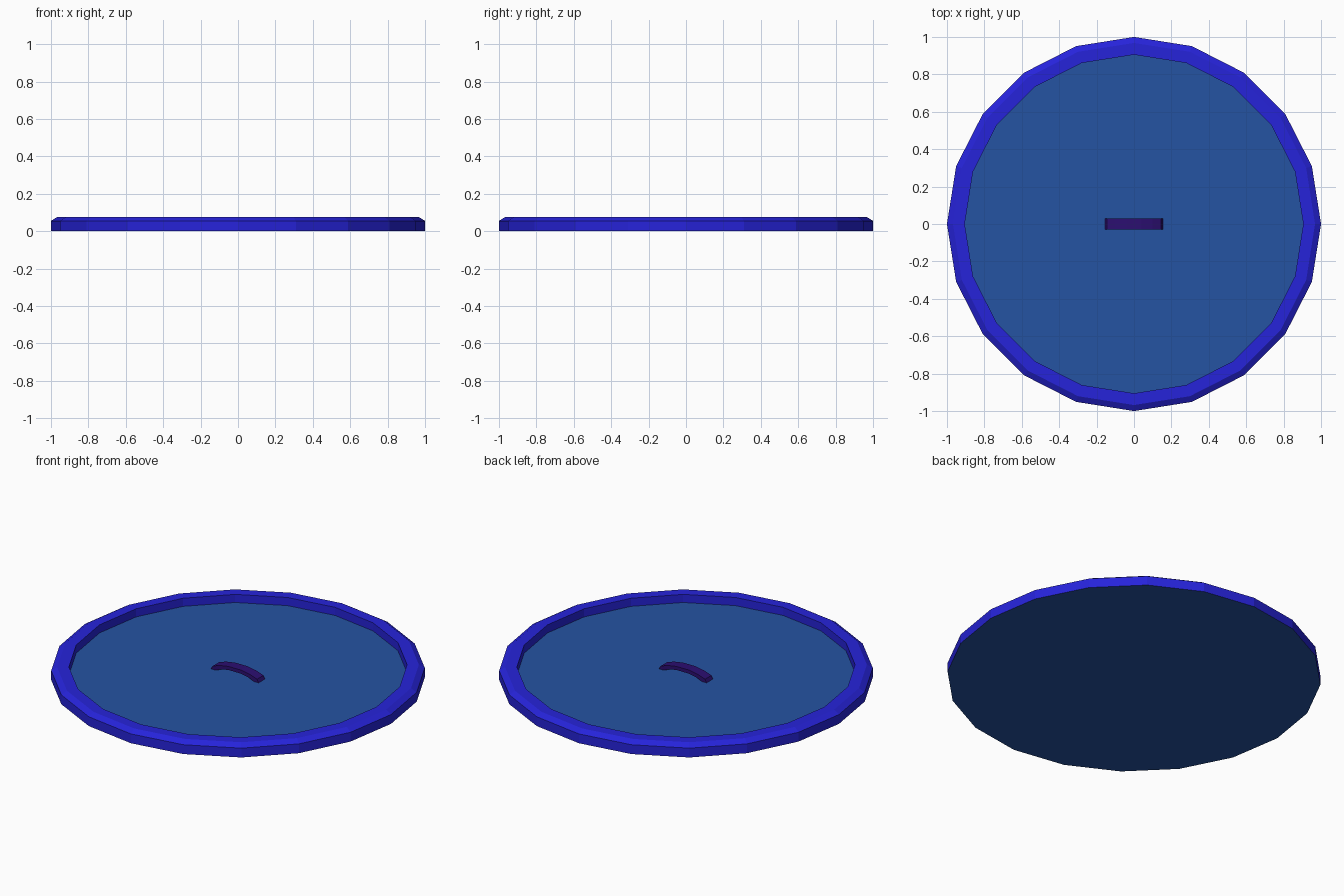
import bpy, bmesh, math

if "Cube" in bpy.data.objects:
    bpy.data.objects.remove(bpy.data.objects["Cube"])

def material(name, rgb):
    m = bpy.data.materials.new(name)
    m.diffuse_color = (*rgb, 1)
    m.use_nodes = True
    m.node_tree.nodes["Principled BSDF"].inputs["Base Color"].default_value = m.diffuse_color
    return m

rim_blue = material("rim blue", (0.0194, 0.0168, 0.70))
floor_blue = material("floor blue", (0.0185, 0.0865, 0.36))
handle_purple = material("handle purple", (0.025, 0.0044, 0.165))

def finish(bm, name, mat):
    bmesh.ops.recalc_face_normals(bm, faces=bm.faces[:])
    me = bpy.data.meshes.new(name)
    bm.to_mesh(me)
    bm.free()
    me.materials.append(mat)
    ob = bpy.data.objects.new(name, me)
    bpy.context.collection.objects.link(ob)
    return ob

SIDES = 20
FLOOR = 0.027

def ring(bm, r, z):
    return [bm.verts.new((r * math.cos(2 * math.pi * i / SIDES),
                          r * math.sin(2 * math.pi * i / SIDES), z))
            for i in range(SIDES)]

# Raised rim with a chamfered outer edge; floor and underside close it
bm = bmesh.new()
profile = [(1.0, 0.0), (1.0, 0.055), (0.968, 0.075), (0.905, 0.075), (0.905, FLOOR)]
rings = [ring(bm, r, z) for r, z in profile]
for a, b in zip(rings, rings[1:]):
    for i in range(SIDES):
        j = (i + 1) % SIDES
        bm.faces.new((a[i], a[j], b[j], b[i]))
for cap in (rings[0], rings[-1]):
    bm.faces.new(cap).material_index = 1
lid = finish(bm, "lid_plate", rim_blue)
lid.data.materials.append(floor_blue)

# Low arched handle: mirrored outer and inner arch, extruded across y
outer = [(0.155, FLOOR), (0.145, 0.046), (0.10, 0.062), (0.04, 0.072)]
inner = [(0.125, FLOOR), (0.085, 0.043), (0.04, 0.051)]
def mirrored(pts):
    return [(-x, z) for x, z in pts] + pts[::-1]
outline = mirrored(outer) + mirrored(inner)[::-1]
bm = bmesh.new()
front = [bm.verts.new((x, -0.03, z)) for x, z in outline]
back = [bm.verts.new((x, 0.03, z)) for x, z in outline]
n = len(outline)
bm.faces.new(front)
bm.faces.new(back[::-1])
for i in range(n):
    j = (i + 1) % n
    bm.faces.new((front[i], front[j], back[j], back[i]))
finish(bm, "handle", handle_purple)
